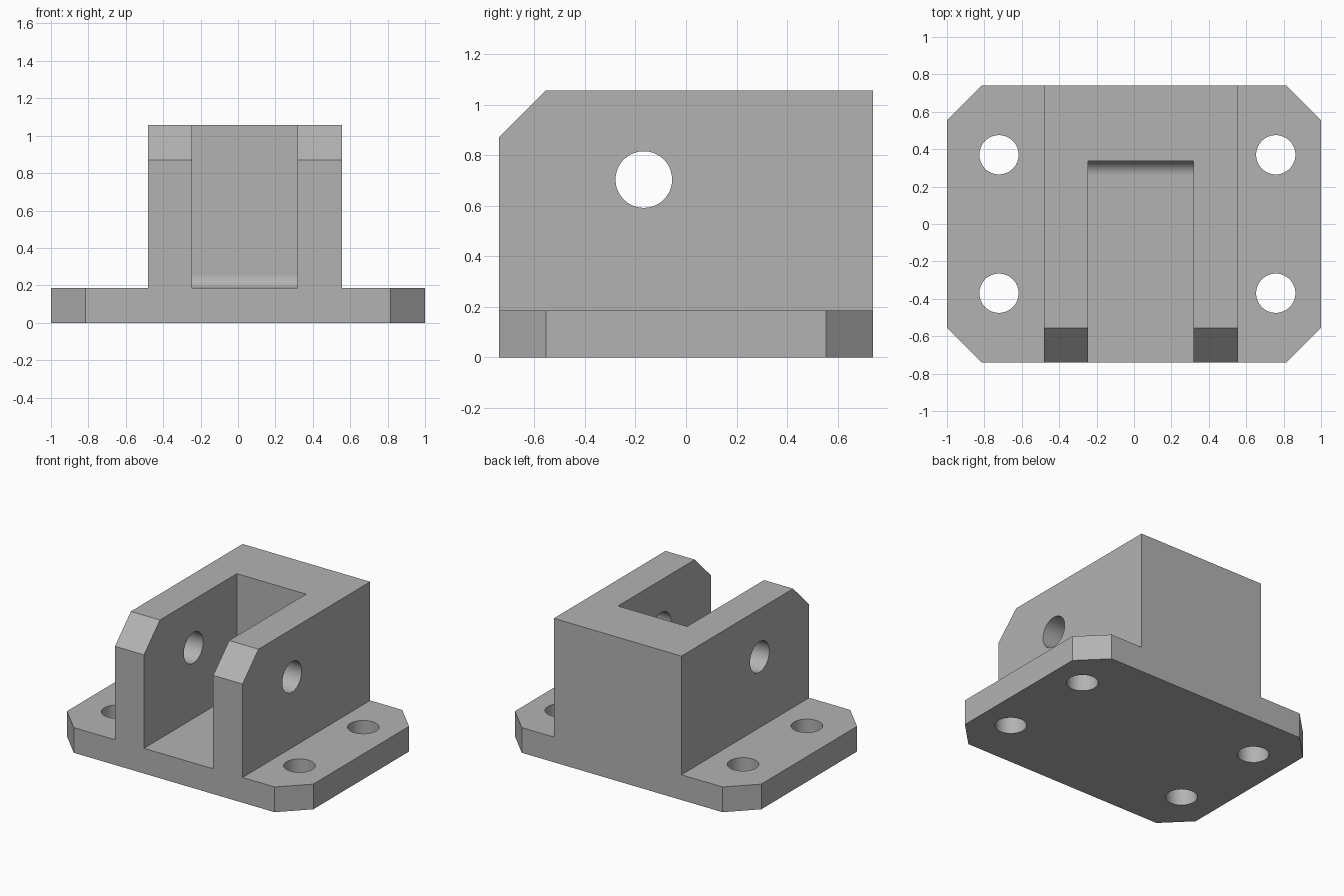
import bpy, bmesh, math
from mathutils import Vector

cube = bpy.data.objects.get("Cube")
if cube:
    bpy.data.objects.remove(cube, do_unlink=True)

# Main dimensions
HALF_X, HALF_Y = 1.0, 0.74
BASE_H, TOP = 0.185, 1.056
CHAMFER = 0.185
BLOCK = (-0.481, 0.555)
SLOT = (-0.245, 0.317)
SLOT_BACK, FILLET = 0.336, 0.074
AXES = {"x": (1, 2, 0), "y": (0, 2, 1), "z": (0, 1, 2)}

steel = bpy.data.materials.new("plain grey")
steel.use_nodes = True
GREY = (0.45, 0.45, 0.45, 1)
steel.diffuse_color = GREY
steel.node_tree.nodes["Principled BSDF"].inputs["Base Color"].default_value = GREY


def prism(name, profile, axis, start, end):
    """Extrude a closed 2D profile along an axis."""
    a, b, c = AXES[axis]
    bm = bmesh.new()
    verts = []
    for p in profile:
        co = Vector((0, 0, 0))
        co[a], co[b], co[c] = p[0], p[1], start
        verts.append(bm.verts.new(co))
    face = bm.faces.new(verts)
    out = bmesh.ops.extrude_face_region(bm, geom=[face])
    shift = Vector((0, 0, 0))
    shift[c] = end - start
    moved = [g for g in out["geom"] if isinstance(g, bmesh.types.BMVert)]
    bmesh.ops.translate(bm, verts=moved, vec=shift)
    bmesh.ops.recalc_face_normals(bm, faces=bm.faces)
    mesh = bpy.data.meshes.new(name)
    bm.to_mesh(mesh)
    bm.free()
    mesh.materials.append(steel)
    obj = bpy.data.objects.new(name, mesh)
    bpy.context.collection.objects.link(obj)
    return obj


def circle(u, v, r, n=64):
    return [(u + r * math.cos(i * math.tau / n), v + r * math.sin(i * math.tau / n))
            for i in range(n)]


def cut(target, cutter):
    """Subtract the cutter from the target, then discard it."""
    cutter.hide_render = True
    mod = target.modifiers.new("cut", "BOOLEAN")
    mod.operation, mod.solver, mod.object = "DIFFERENCE", "EXACT", cutter
    bpy.context.view_layer.objects.active = target
    bpy.ops.object.modifier_apply(modifier=mod.name)
    bpy.data.objects.remove(cutter, do_unlink=True)


# Flanged body: stepped front profile run from front to back
left, right = BLOCK
bracket = prism("clevis_bracket", [
    (-HALF_X, 0), (HALF_X, 0), (HALF_X, BASE_H), (right, BASE_H),
    (right, TOP), (left, TOP), (left, BASE_H), (-HALF_X, BASE_H)],
    "y", -HALF_Y, HALF_Y)

# Clipped flange corners and bolt holes
for sx in (-1, 1):
    for sy in (-1, 1):
        e, c = 0.1, CHAMFER + 0.1
        x, y = sx * (HALF_X + e), sy * (HALF_Y + e)
        reach = c + e
        cut(bracket, prism("corner_cutter",
            [(x, y), (x - sx * reach, y), (x, y - sy * reach)], "z", -e, BASE_H + e))
        cut(bracket, prism("bolt_cutter",
            circle(0.018 + sx * 0.74, sy * 0.37, 0.105), "z", -e, BASE_H + e))

# Sloped front top edge of both cheeks
e = 0.1
reach = CHAMFER + 2 * e
cut(bracket, prism("slope_cutter", [
    (-HALF_Y - e, TOP + e), (-HALF_Y - e + reach, TOP + e),
    (-HALF_Y - e, TOP + e - reach)], "x", left - e, right + e))

# Slot between the cheeks, with a rounded rear floor corner
arc = [(SLOT_BACK - FILLET + FILLET * math.sin(t), BASE_H + FILLET - FILLET * math.cos(t))
       for t in (i * math.pi / 24 for i in range(13))]
cut(bracket, prism("slot_cutter",
    [(-HALF_Y - e, BASE_H)] + arc + [(SLOT_BACK, TOP + e), (-HALF_Y - e, TOP + e)],
    "x", *SLOT))

# Cross pin hole through both cheeks
cut(bracket, prism("pin_cutter", circle(-0.167, 0.704, 0.112), "x", left - e, right + e))

# Smooth the round surfaces, keep the flat ones flat
bpy.ops.object.select_all(action="DESELECT")
bracket.select_set(True)
bpy.context.view_layer.objects.active = bracket
bpy.ops.object.shade_smooth_by_angle(angle=math.radians(30))
weighted = bracket.modifiers.new("flat face normals", "WEIGHTED_NORMAL")
weighted.keep_sharp = True
